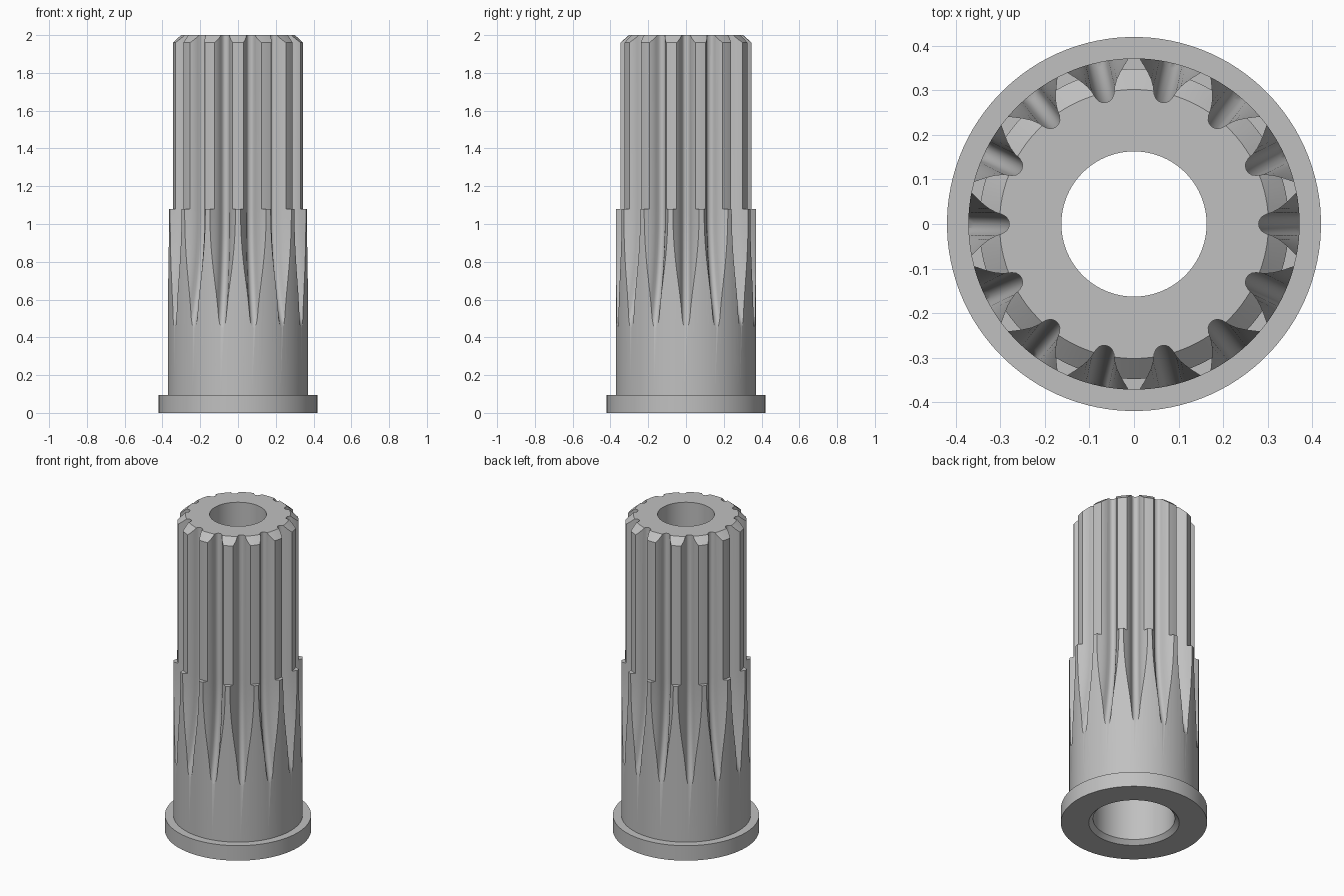
import bpy, bmesh, math

if "Cube" in bpy.data.objects:
    bpy.data.objects.remove(bpy.data.objects["Cube"])

TEETH = 14
SEGMENTS = TEETH * 8
STEP_Z = 1.08      # where the body steps down to the spline
RUNOUT_Z = 0.45    # where the grooves fade out
DEPTH = 0.092      # groove depth below the body surface

steel = bpy.data.materials.new("grey steel")
steel.use_nodes = True
GREY = (0.53, 0.53, 0.53, 1)
steel.diffuse_color = GREY
steel.node_tree.nodes["Principled BSDF"].inputs["Base Color"].default_value = GREY


def skin(bm, rings, close):
    """Join successive closed rings of vertices with quads."""
    pairs = list(zip(rings, rings[1:]))
    if close:
        pairs.append((rings[-1], rings[0]))
    for a, b in pairs:
        n = len(a)
        for i in range(n):
            j = (i + 1) % n
            bm.faces.new((a[i], a[j], b[j], b[i]))


def finish(name, bm):
    bmesh.ops.recalc_face_normals(bm, faces=bm.faces)
    mesh = bpy.data.meshes.new(name)
    bm.to_mesh(mesh)
    bm.free()
    mesh.materials.append(steel)
    obj = bpy.data.objects.new(name, mesh)
    bpy.context.collection.objects.link(obj)
    return obj


# Turned body: flange, sleeve, spline blank, top chamfer, stepped bore
profile = [(0.26, 0), (0.42, 0), (0.42, 0.095), (0.372, 0.095),
           (0.372, STEP_Z), (0.348, STEP_Z), (0.348, 1.96), (0.302, 2),
           (0.163, 2), (0.163, 1), (0.235, 1), (0.235, 0.025)]
bm = bmesh.new()
rings = []
for r, z in profile:
    rings.append([bm.verts.new((r * math.cos(a), r * math.sin(a), z))
                  for a in (math.tau * (i + 0.5) / SEGMENTS for i in range(SEGMENTS))])
skin(bm, rings, True)
shaft = finish("splined_shaft", bm)

# Groove cutters: rounded root, flared flanks, sweeping outward at the runout
half = [(0.28, 0), (0.2815, 0.008), (0.286, 0.015), (0.294, 0.0205),
        (0.31, 0.026), (0.325, 0.034), (0.338, 0.044), (0.35, 0.055),
        (0.36, 0.065), (0.372, 0.076), (0.376, 0.079), (0.5, 0.079)]
section = [(r, -w) for r, w in reversed(half[1:])] + half

STEPS = 16
levels = [RUNOUT_Z - 0.04 + (STEP_Z - RUNOUT_Z + 0.04) * i / STEPS
          for i in range(STEPS + 1)] + [2.1]
bm = bmesh.new()
for k in range(TEETH):
    c, s = math.cos(math.tau * k / TEETH), math.sin(math.tau * k / TEETH)
    rings = []
    for z in levels:
        lift = DEPTH * (max(0, STEP_Z - z) / (STEP_Z - RUNOUT_Z)) ** 2
        rings.append([bm.verts.new(((r + lift) * c - w * s, (r + lift) * s + w * c, z))
                      for r, w in section])
    skin(bm, rings, False)
    bm.faces.new(rings[0])
    bm.faces.new(rings[-1])
cutter = finish("groove_cutter", bm)
cutter.hide_render = True

# Cut the grooves and discard the cutter
bpy.context.view_layer.objects.active = shaft
shaft.select_set(True)
cut = shaft.modifiers.new("grooves", "BOOLEAN")
cut.operation = "DIFFERENCE"
cut.solver = "EXACT"
cut.object = cutter
bpy.ops.object.modifier_apply(modifier=cut.name)
bpy.data.objects.remove(cutter)
bpy.ops.object.shade_smooth_by_angle(angle=math.radians(25))
